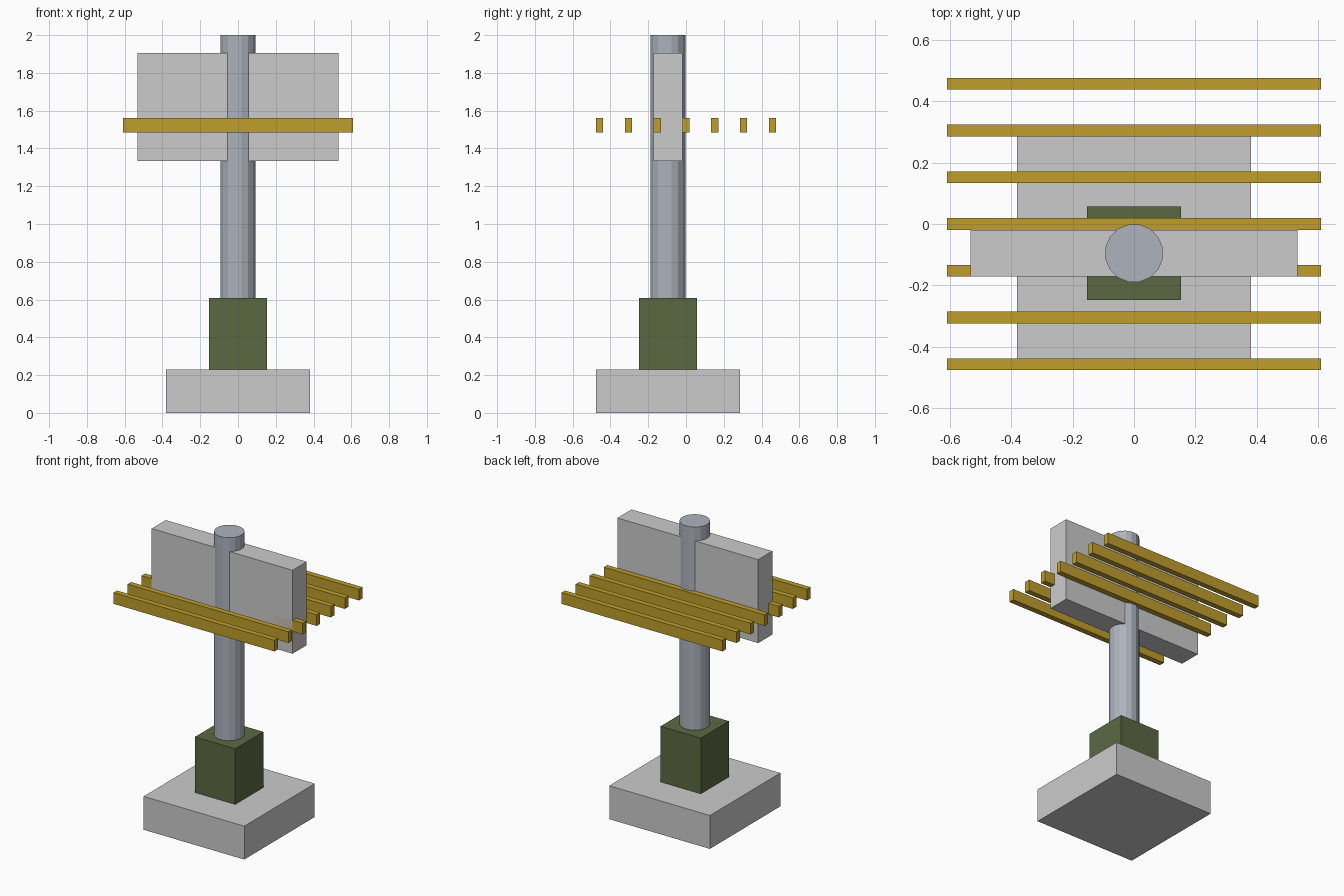
import bpy
from math import pi

if "Cube" in bpy.data.objects:
    bpy.data.objects.remove(bpy.data.objects["Cube"])

U = 2 / 26.25      # the model is laid out on a regular module
CY = -1.25         # post axis, in modules


def finish(obj, name, mat=None):
    obj.name = obj.data.name = name
    if mat:
        obj.data.materials.append(mat)
    return obj


def box(name, size, y, z0, mat=None):
    """Box centred on x = 0, standing on z0 (all in modules)."""
    bpy.ops.mesh.primitive_cube_add(size=1, location=(0, y * U, (z0 + size[2] / 2) * U))
    obj = bpy.context.object
    for v in obj.data.vertices:
        for i in range(3):
            v.co[i] *= size[i] * U
    return finish(obj, name, mat)


def material(name, color):
    mat = bpy.data.materials.new(name)
    mat.diffuse_color = color
    mat.use_nodes = True
    mat.node_tree.nodes["Principled BSDF"].inputs["Base Color"].default_value = mat.diffuse_color
    return mat


green = material("olive", (0.105, 0.14, 0.055, 1))
yellow = material("ochre", (0.52, 0.34, 0.025, 1))
steel = material("steel", (0.42, 0.45, 0.51, 1))

# Footing and socket
box("base_slab", (10, 10, 3), CY, 0)
box("post_socket", (4, 4, 5), CY, 3, green)

# Faceted post, flat sides facing the axes
bpy.ops.mesh.primitive_cylinder_add(vertices=16, radius=1.25 * U, depth=18.25 * U,
                                    location=(0, CY * U, (8 + 18.25 / 2) * U),
                                    rotation=(0, 0, pi / 16))
finish(bpy.context.object, "post", steel)

# Panel passing through the post
box("panel", (14, 2, 7.5), CY, 17.5)

# Row of slats
for i in range(7):
    box(f"slat_{i + 1}", (16, 0.5, 1), 2 * (i - 3), 19.5, yellow)
